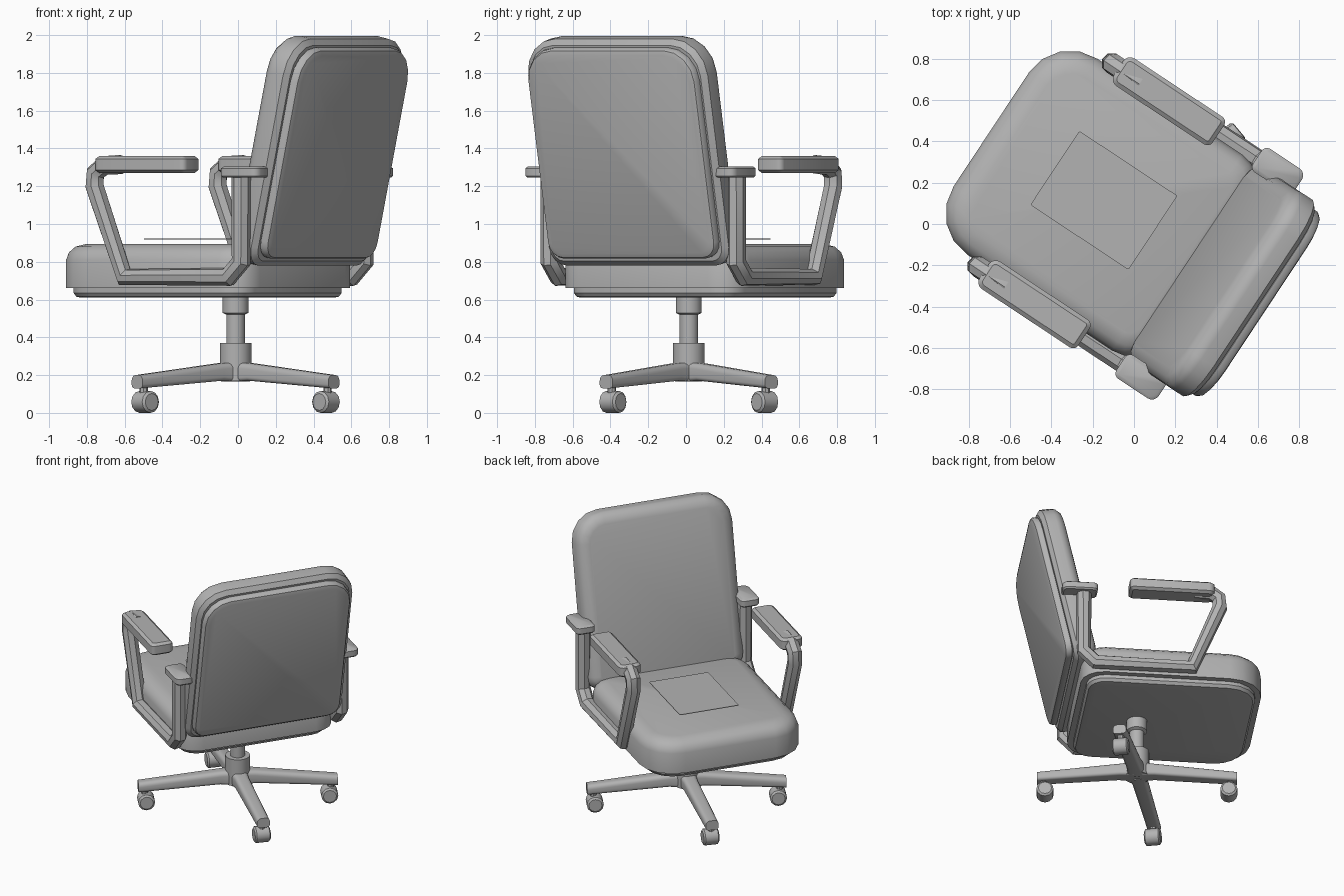
import bpy, bmesh, math
from mathutils import Matrix, Vector

if "Cube" in bpy.data.objects:
    bpy.data.objects.remove(bpy.data.objects["Cube"], do_unlink=True)

grey = bpy.data.materials.new("warm_grey")
grey.use_nodes = True
COLOUR = (0.45, 0.45, 0.45, 1)
grey.diffuse_color = COLOUR
grey.node_tree.nodes["Principled BSDF"].inputs["Base Color"].default_value = COLOUR

# The chair is built facing +y, then turned on its swivel
TURN = Matrix.Rotation(math.radians(56.5), 4, "Z")


def finish(obj):
    obj.data.materials.append(grey)
    bpy.ops.object.select_all(action="DESELECT")
    obj.select_set(True)
    bpy.context.view_layer.objects.active = obj
    bpy.ops.object.shade_smooth_by_angle(angle=math.radians(35))
    return obj


def loft(name, rings, matrix=Matrix()):
    """Skin a stack of equal-length point rings and cap both ends."""
    bm = bmesh.new()
    loops = [[bm.verts.new(p) for p in ring] for ring in rings]
    n = len(loops[0])
    for a, b in zip(loops, loops[1:]):
        for i in range(n):
            j = (i + 1) % n
            bm.faces.new((a[i], a[j], b[j], b[i]))
    bm.faces.new(loops[0])
    bm.faces.new(loops[-1])
    bm.transform(TURN @ matrix)
    bmesh.ops.recalc_face_normals(bm, faces=bm.faces)
    mesh = bpy.data.meshes.new(name)
    bm.to_mesh(mesh)
    bm.free()
    obj = bpy.data.objects.new(name, mesh)
    bpy.context.collection.objects.link(obj)
    return finish(obj)


def outline(half, low, high, r_low, r_high, inset, depth, steps=4):
    """Rounded rectangle with separate lower and upper corner radii."""
    corners = ((1, high, r_high, 0), (-1, high, r_high, 90),
               (-1, low, r_low, 180), (1, low, r_low, 270))
    points = []
    for sx, edge, radius, start in corners:
        sy = 1 if edge == high else -1
        r = max(radius - inset, 0.01)
        cx, cy = sx * (half - inset - r), edge - sy * (inset + r)
        for k in range(steps + 1):
            a = math.radians(start + 90 * k / steps)
            points.append((cx + r * math.cos(a), cy + r * math.sin(a), depth))
    return points


def slab(name, half, low, high, r_low, r_high, profile, matrix=Matrix()):
    """Cushion shape: profile is a list of (depth, inset)."""
    loft(name, [outline(half, low, high, r_low, r_high, i, d) for d, i in profile], matrix)


def lathe(name, profile, matrix=Matrix(), sides=16):
    """Turned shape: profile is a list of (radius, height)."""
    turn = [2 * math.pi * k / sides for k in range(sides)]
    loft(name, [[(r * math.cos(a), r * math.sin(a), z) for a in turn] for r, z in profile], matrix)


def tube(name, path, radius):
    curve = bpy.data.curves.new(name, "CURVE")
    curve.dimensions = "3D"
    curve.bevel_depth = radius
    curve.bevel_resolution = 2
    curve.use_fill_caps = True
    spline = curve.splines.new("POLY")
    spline.points.add(len(path) - 1)
    for point, co in zip(spline.points, path):
        point.co = (*(TURN @ Vector(co)), 1)
    obj = bpy.data.objects.new(name, curve)
    bpy.context.collection.objects.link(obj)
    bpy.ops.object.select_all(action="DESELECT")
    obj.select_set(True)
    bpy.context.view_layer.objects.active = obj
    bpy.ops.object.convert(target="MESH")
    finish(bpy.context.object)


# Seat
slab("seat_cushion", 0.57, -0.41, 0.83, 0.16, 0.24,
     [(0.66, 0), (0.81, 0), (0.85, 0.015), (0.88, 0.05), (0.895, 0.11)])
slab("seat_pan", 0.53, -0.37, 0.79, 0.13, 0.2,
     [(0.61, 0.04), (0.615, 0.015), (0.635, 0), (0.662, 0)])
slab("seat_patch", 0.215, -0.1, 0.47, 0.01, 0.01, [(0.918, 0), (0.922, 0)],
     Matrix.Translation((0.015, 0, 0)))

# Backrest, leaning backwards; depth runs to the rear
LEAN = (Matrix.Translation((0.005, -0.3, 0.81))
        @ Matrix.Rotation(math.radians(90 + 12.5), 4, "X"))
slab("back_cushion", 0.57, 0, 1.23, 0.1, 0.2,
     [(0, 0.08), (0.012, 0.035), (0.045, 0.005), (0.07, 0), (0.14, 0), (0.165, 0.03)], LEAN)
slab("back_panel", 0.535, 0.05, 1.19, 0.09, 0.18,
     [(0.16, 0.015), (0.17, 0), (0.195, 0), (0.21, 0.01), (0.218, 0.035)], LEAN)

# Arms
ARM = [(-0.41, 1.26), (-0.41, 0.8), (-0.33, 0.72), (0.33, 0.72),
       (0.52, 1.2), (0.515, 1.27), (0.46, 1.31), (0.35, 1.315)]
PADDED = [(0, 0.02), (0.015, 0), (0.075, 0), (0.09, 0.02)]
for side, label in ((-1, "left"), (1, "right")):
    x = side * 0.59
    tube(label + "_arm_tube", [(x, y, z) for y, z in ARM], 0.052)
    slab(label + "_arm_pad", 0.08, -0.1, 0.48, 0.03, 0.04, PADDED,
         Matrix.Translation((x, 0, 1.27)))
    slab(label + "_rear_bracket", 0.068, -0.56, -0.32, 0.04, 0.03,
         [(0, 0.01), (0.01, 0), (0.05, 0), (0.06, 0.015)],
         Matrix.Translation((side * 0.6, 0, 1.245)))

# Column and hub
AXIS = Matrix.Translation((0.005, 0.019, 0))
lathe("column", [(0.085, 0.17), (0.085, 0.37), (0.05, 0.37), (0.05, 0.52),
                 (0.07, 0.53), (0.07, 0.62)], AXIS)

# Four legs with casters
for i, angle in enumerate((40, 140, 220, 320), 1):
    spin = AXIS @ Matrix.Rotation(math.radians(angle - 56.5), 4, "Z")
    stations = ((0.02, 0.06, 0.165, 0.27), (0.12, 0.05, 0.17, 0.262), (0.68, 0.045, 0.13, 0.2))
    loft(f"leg_{i}", [[(x, y, z) for y, z, _ in outline(h, lo, hi, 0.02, 0.03, 0, 0)]
                      for x, h, lo, hi in stations], spin)
    lathe(f"caster_stem_{i}", [(0.022, 0.06), (0.022, 0.16)],
          spin @ Matrix.Translation((0.635, 0, 0)), 8)
    lathe(f"caster_wheel_{i}", [(0.045, -0.055), (0.058, -0.045), (0.058, 0.045), (0.045, 0.055)],
          spin @ Matrix.Translation((0.625, 0, 0.058)) @ Matrix.Rotation(math.pi / 2, 4, "X"), 12)
